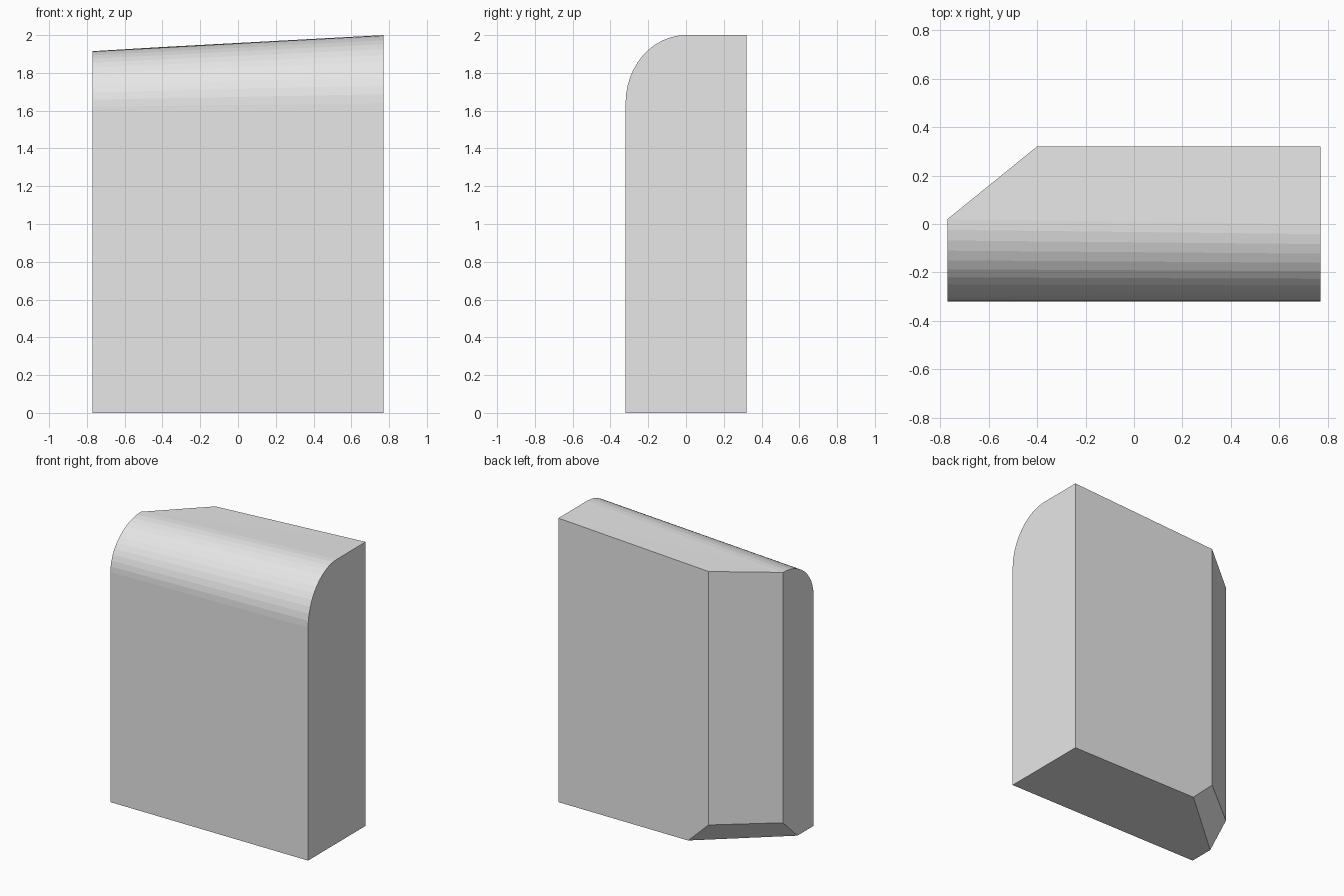
import bpy, bmesh, math

if "Cube" in bpy.data.objects:
    bpy.data.objects.remove(bpy.data.objects["Cube"])

W, D = 0.77, 0.32      # half width, half depth
SEG = 12               # segments of the rounded front shoulder


def arc(x, z0, z1, y_end):
    """Quarter ellipse from the front face up to the top face."""
    pts = []
    for i in range(SEG + 1):
        t = math.pi / 2 * i / SEG
        pts.append((x, y_end - (y_end + D) * math.cos(t), z0 + (z1 - z0) * math.sin(t)))
    return pts


bm = bmesh.new()


def add(*pts):
    return [bm.verts.new(p) for p in pts]


# right side profile
right = add(*arc(W, 1.64, 2.0, 0.0))
r_front, r_back, r_top = add((W, -D, 0), (W, D, 0), (W, D, 2.0))

# left side profile, lower than the right one
left = add(*arc(-W, 1.62, 1.915, 0.02))
l_front, l_foot, l_knee = add((-W, -D, 0), (-W, -0.14, 0), (-W, 0.02, 0.152))

# cut back corner
b_top, b_knee, b_foot = add((-0.4, D, 1.937), (-0.4, D, 0.152), (-0.24, D, 0))

face = bm.faces.new
face([r_front, r_back, r_top] + right[::-1])              # right side
face([l_front] + left + [l_knee, l_foot])                 # left side
face([l_front, r_front, right[0], left[0]])               # front
for i in range(SEG):                                      # rounded shoulder
    face([left[i], right[i], right[i + 1], left[i + 1]])
face([left[-1], right[-1], r_top])                        # top
face([left[-1], r_top, b_top])
face([r_back, b_foot, b_knee, b_top, r_top])              # back
face([b_top, b_knee, l_knee, left[-1]])                   # corner chamfer
face([b_knee, b_foot, l_foot, l_knee])                    # sloped foot of chamfer
face([r_front, l_front, l_foot, b_foot, r_back])          # underside
bmesh.ops.recalc_face_normals(bm, faces=bm.faces)

mesh = bpy.data.meshes.new("rounded_block")
bm.to_mesh(mesh)
bm.free()
mat = bpy.data.materials.new("light grey")
mat.diffuse_color = (0.8, 0.8, 0.8, 1)
mat.use_nodes = True
mat.node_tree.nodes["Principled BSDF"].inputs["Base Color"].default_value = mat.diffuse_color
mesh.materials.append(mat)
obj = bpy.data.objects.new("rounded_block", mesh)
bpy.context.collection.objects.link(obj)
